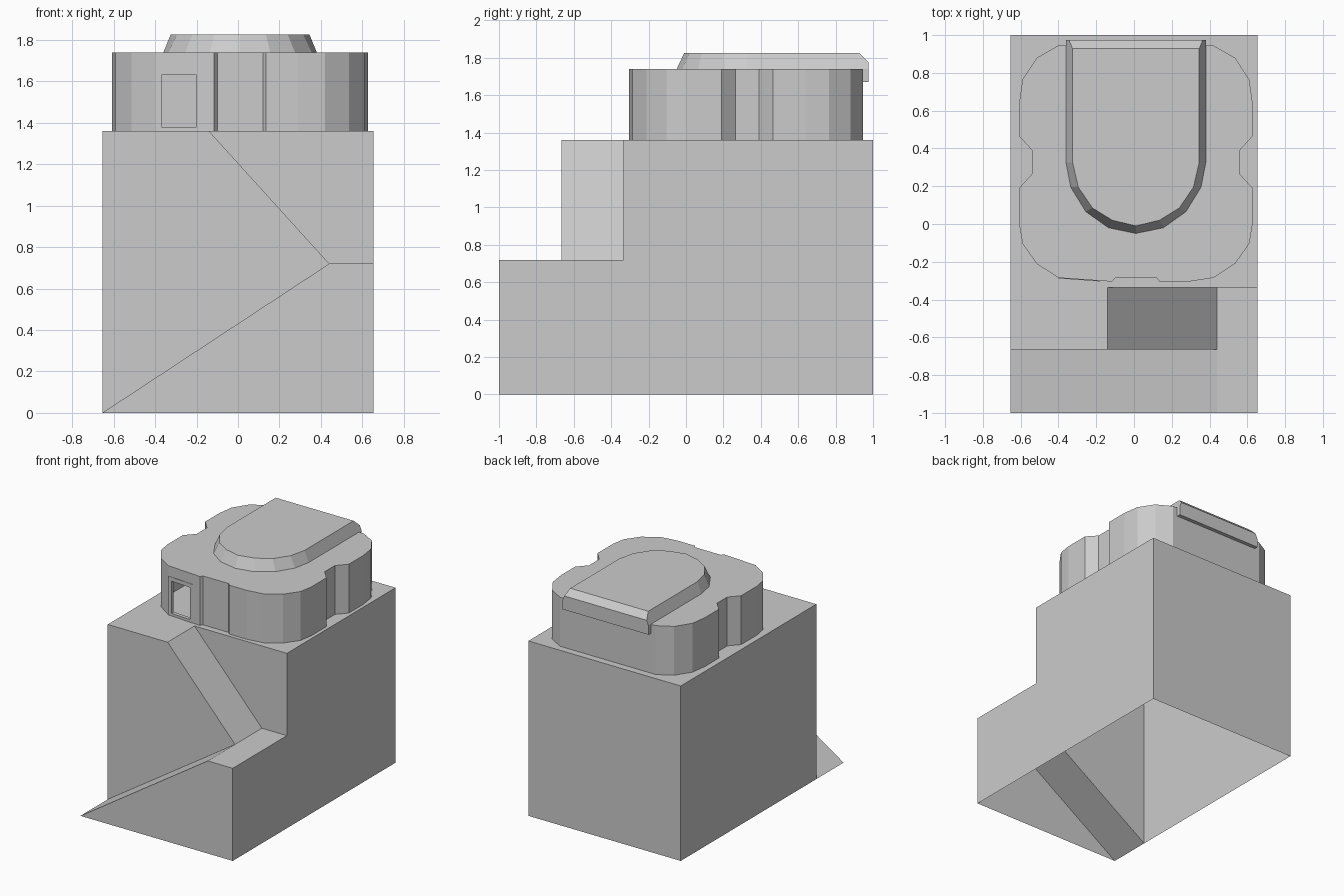
import bpy
import bmesh

if "Cube" in bpy.data.objects:
    bpy.data.objects.remove(bpy.data.objects["Cube"])

grey = bpy.data.materials.new("plain grey")
grey.use_nodes = True
grey.diffuse_color = (0.6, 0.6, 0.6, 1)
grey.node_tree.nodes["Principled BSDF"].inputs["Base Color"].default_value = grey.diffuse_color


def finish(name, bm):
    bmesh.ops.remove_doubles(bm, verts=bm.verts, dist=0.0001)
    bmesh.ops.recalc_face_normals(bm, faces=bm.faces)
    mesh = bpy.data.meshes.new(name)
    bm.to_mesh(mesh)
    bm.free()
    mesh.materials.append(grey)
    obj = bpy.data.objects.new(name, mesh)
    bpy.context.collection.objects.link(obj)
    return obj


def from_faces(name, faces):
    bm = bmesh.new()
    for face in faces:
        bm.faces.new([bm.verts.new(p) for p in face])
    return finish(name, bm)


def loft(bm, low, high, z0, z1):
    a = [bm.verts.new((x, y, z0)) for x, y in low]
    b = [bm.verts.new((x, y, z1)) for x, y in high]
    bm.faces.new(a)
    bm.faces.new(b)
    for i in range(len(a)):
        j = (i + 1) % len(a)
        bm.faces.new((a[i], a[j], b[j], b[i]))


def prism(name, outline, z0, z1):
    bm = bmesh.new()
    loft(bm, outline, outline, z0, z1)
    return finish(name, bm)


def rect(x0, x1, y0, y1):
    return [(x0, y0), (x1, y0), (x1, y1), (x0, y1)]


def cut(obj, cutter):
    cutter.hide_render = True
    mod = obj.modifiers.new("cut", 'BOOLEAN')
    mod.operation = 'DIFFERENCE'
    mod.solver = 'EXACT'
    mod.object = cutter
    bpy.context.view_layer.objects.active = obj
    bpy.ops.object.modifier_apply(modifier=mod.name)
    bpy.data.objects.remove(cutter)


CX = 0.01  # centre line of the tower


def mirrored(right):
    return right + [(-x, y) for x, y in reversed(right) if x > 0]


def shifted(points, scale=1.0, cy=0.32):
    return [(CX + x * scale, cy + (y - cy) * scale) for x, y in points]


# Open-bottomed base with two flights of ramps and a landing
L, A, B, R = -0.655, -0.14, 0.44, 0.655
F, M, K, E = -1, -0.665, -0.335, 1
H, T = 0.72, 1.36
from_faces("stair_base", [
    [(L, M, 0), (L, M, T), (L, E, T), (L, E, 0)],
    [(L, E, 0), (L, E, T), (R, E, T), (R, E, 0)],
    [(R, F, 0), (R, E, 0), (R, E, T), (R, K, T), (R, K, H), (R, F, H)],
    [(L, M, T), (A, M, T), (A, K, T), (R, K, T), (R, E, T), (L, E, T)],
    [(A, M, T), (B, M, H), (B, K, H), (A, K, T)],
    [(B, F, H), (R, F, H), (R, K, H), (B, K, H), (B, M, H)],
    [(A, K, T), (B, K, H), (R, K, H), (R, K, T)],
    [(L, M, 0), (B, M, H), (A, M, T), (L, M, T)],
    [(L, F, 0), (B, F, H), (B, M, H), (L, M, 0)],
    [(L, F, 0), (R, F, 0), (R, F, H), (B, F, H)],
])

# Hollow tower with side notches and a shallow front recess
half = [(0.11, -0.285), (0.125, -0.305), (0.28, -0.305), (0.41, -0.285),
        (0.525, -0.21), (0.6, -0.105), (0.618, 0.0), (0.618, 0.19), (0.55, 0.265),
        (0.55, 0.39), (0.618, 0.465), (0.618, 0.64), (0.6, 0.765),
        (0.525, 0.88), (0.41, 0.945)]
outline = [p for p in mirrored(half) if p != (-0.28, -0.305)]
tower = prism("tower", shifted(outline), T, 1.74)
cut(tower, prism("tower_room", shifted(outline, 0.96), T - 0.1, 1.72))


# Window opening and its thin frame
def window_cutter():
    return prism("window_cutter", rect(-0.37, -0.2, -0.4, -0.15), 1.38, 1.63)


cut(tower, window_cutter())
frame = prism("window_frame", [(-0.4, -0.288), (-0.18, -0.304),
                               (-0.18, -0.296), (-0.4, -0.28)], T, 1.66)
cut(frame, window_cutter())

# Roof hatch: rounded front, sloping sides, chamfered back
low = [(0, -0.05), (0.145, -0.02), (0.265, 0.065), (0.345, 0.195), (0.37, 0.325), (0.37, 0.975)]
high = [(0, -0.01), (0.125, 0.02), (0.23, 0.085), (0.305, 0.195), (0.335, 0.325), (0.335, 0.975)]
bm = bmesh.new()
loft(bm, shifted(mirrored(low)), shifted(mirrored(high)), 1.74, 1.825)
back_edge = [e for e in bm.edges if all(v.co.y > 0.97 and v.co.z > 1.8 for v in e.verts)]
bmesh.ops.bevel(bm, geom=back_edge, offset=0.047, segments=1, affect='EDGES')
finish("roof_hatch", bm)

# Lip of the hatch hanging over the back wall
prism("hatch_lip", shifted(rect(-0.37, 0.37, 0.94, 0.975)), 1.67, 1.74)
